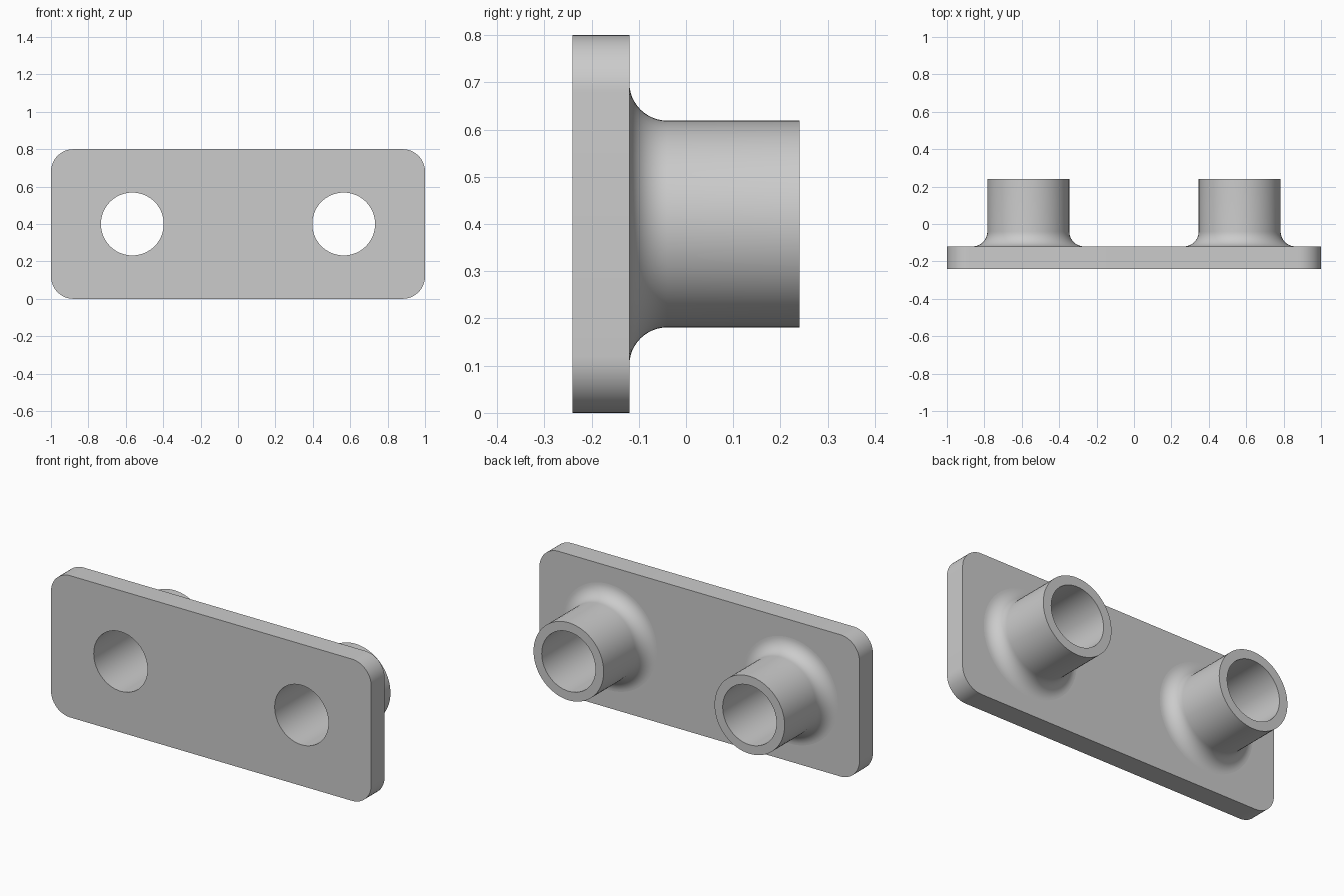
import bpy, bmesh
from math import sin, cos, pi, radians

cube = bpy.data.objects.get("Cube")
if cube:
    bpy.data.objects.remove(cube)

FRONT, BACK, END = -0.24, -0.12, 0.24      # depths of plate faces and tube ends
MID_Z, BORE, TUBE, FILLET = 0.4, 0.168, 0.219, 0.08
TUBE_X = 0.565
SEG = 64

grey = bpy.data.materials.new("plain_grey")
grey.use_nodes = True
colour = (0.6, 0.6, 0.6, 1)
grey.diffuse_color = colour
grey.node_tree.nodes["Principled BSDF"].inputs["Base Color"].default_value = colour


def ring(bm, cx, radius, y):
    return [bm.verts.new((cx + radius * cos(2 * pi * i / SEG), y,
                          MID_Z + radius * sin(2 * pi * i / SEG))) for i in range(SEG)]


def outline(bm, y, half_w=1.0, half_h=0.4, r=0.12, steps=12):
    verts = []
    for k, (sx, sz) in enumerate(((1, 1), (-1, 1), (-1, -1), (1, -1))):
        for i in range(steps + 1):
            a = (k + i / steps) * pi / 2
            verts.append(bm.verts.new((sx * (half_w - r) + r * cos(a), y,
                                       MID_Z + sz * (half_h - r) + r * sin(a))))
    return verts


def loop_edges(bm, verts):
    return [bm.edges.new((v, verts[i - 1])) for i, v in enumerate(verts)]


def bridge(bm, a, b):
    for i in range(len(a)):
        bm.faces.new((a[i - 1], a[i], b[i], b[i - 1]))


def finish(bm, name):
    mesh = bpy.data.meshes.new(name)
    bm.to_mesh(mesh)
    bm.free()
    mesh.materials.append(grey)
    obj = bpy.data.objects.new(name, mesh)
    bpy.context.collection.objects.link(obj)
    bpy.ops.object.select_all(action="DESELECT")
    obj.select_set(True)
    bpy.context.view_layer.objects.active = obj
    bpy.ops.object.shade_smooth_by_angle(angle=radians(30))


# Rounded plate, pierced at both tubes; the rear openings meet the fillets
bm = bmesh.new()
rims = []
for y, hole, facing in ((FRONT, BORE, -1), (BACK, TUBE + FILLET, 1)):
    rim = outline(bm, y)
    rims.append(rim)
    edges = loop_edges(bm, rim)
    for side in (-1, 1):
        edges += loop_edges(bm, ring(bm, side * TUBE_X, hole, y))
    filled = bmesh.ops.triangle_fill(bm, edges=edges, use_beauty=True, normal=(0, facing, 0))
    for face in filled["geom"]:
        if isinstance(face, bmesh.types.BMFace):
            face.normal_update()
            if face.normal.y * facing < 0:
                face.normal_flip()
bridge(bm, rims[1], rims[0])
for face in bm.faces:
    face.normal_update()
    c = face.calc_center_median()
    if abs(face.normal.y) < 0.5 and face.normal.x * c.x + face.normal.z * (c.z - MID_Z) < 0:
        face.normal_flip()
finish(bm, "plate")

# Hollow tubes: bore wall, end lip, outer wall and flared fillet
profile = [(BORE, FRONT), (BORE, END), (TUBE, END)]
for i in range(13):
    a = i / 12 * pi / 2
    profile.append((TUBE + FILLET * (1 - cos(a)), BACK + FILLET * (1 - sin(a))))
for name, side in (("left_tube", 1), ("right_tube", -1)):
    bm = bmesh.new()
    rings = [ring(bm, side * TUBE_X, r, y) for r, y in profile]
    for a, b in zip(rings, rings[1:]):
        bridge(bm, a, b)
    bm.normal_update()
    # The end lip must face the back
    lip = max(bm.faces, key=lambda f: f.calc_center_median().y)
    if lip.normal.y < 0:
        bmesh.ops.reverse_faces(bm, faces=bm.faces[:])
    finish(bm, name)
